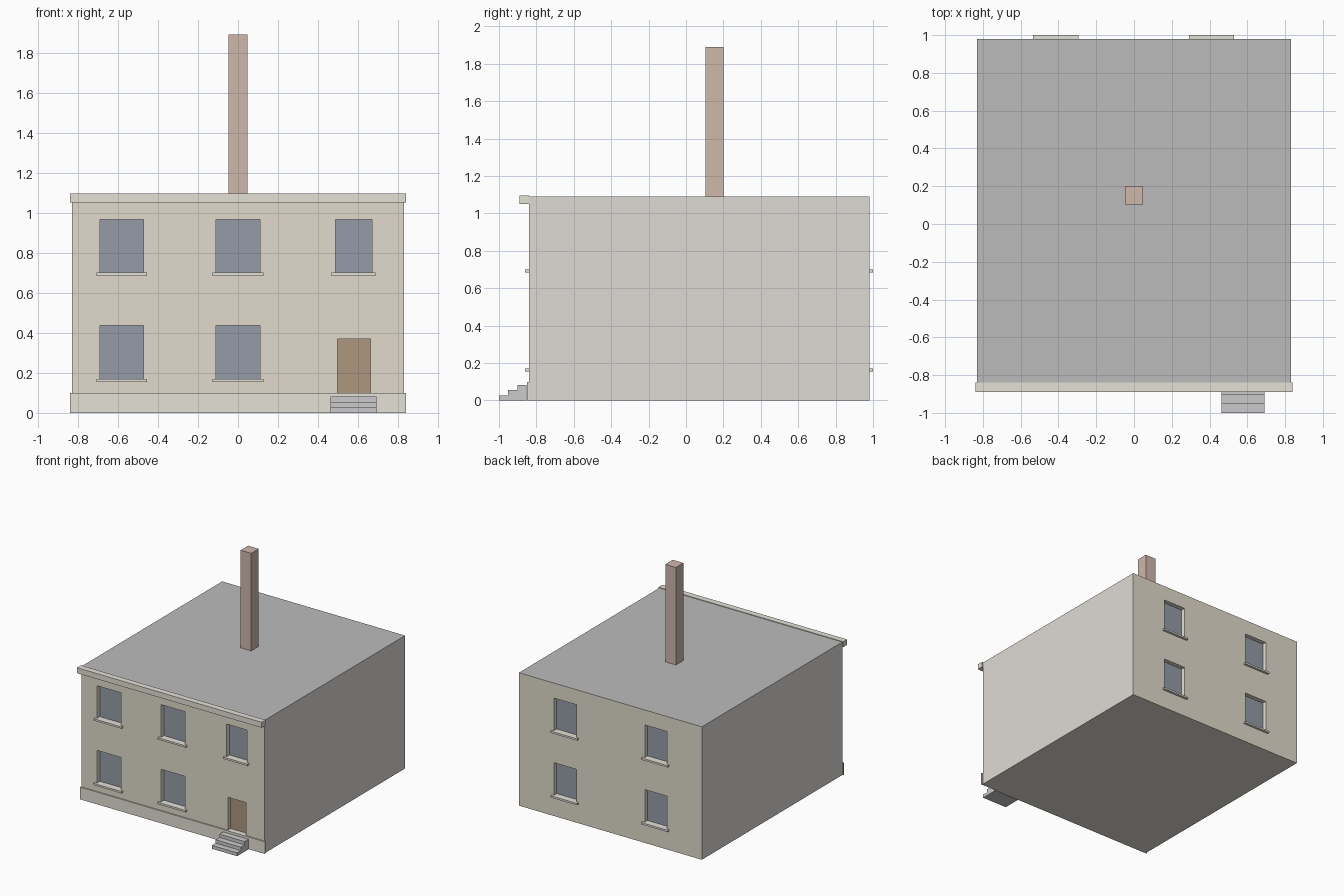
import bpy, bmesh

if "Cube" in bpy.data.objects:
    bpy.data.objects.remove(bpy.data.objects["Cube"])

X, Y0, Y1, H = 0.83, -0.84, 0.98, 1.09
RECESS = 0.04


def mat(name, rgb):
    m = bpy.data.materials.new(name)
    m.diffuse_color = (*rgb, 1)
    m.use_nodes = True
    m.node_tree.nodes["Principled BSDF"].inputs["Base Color"].default_value = m.diffuse_color
    return m


FACADE = mat("facade_plaster", (0.75, 0.71, 0.60))
SIDE = mat("side_plaster", (0.74, 0.71, 0.67))
TRIM = mat("trim_stone", (0.78, 0.75, 0.68))
ROOF = mat("roof_felt", (0.50, 0.50, 0.50))
GLASS = mat("glass", (0.30, 0.33, 0.39))
DOOR = mat("door_wood", (0.42, 0.31, 0.21))
BRICK = mat("brick", (0.62, 0.48, 0.41))
STONE = mat("step_stone", (0.62, 0.62, 0.60))


def box(name, x, y, z, material=None):
    bm = bmesh.new()
    bmesh.ops.create_cube(bm, size=1)
    for v in bm.verts:
        v.co = [r[0] if c < 0 else r[1] for c, r in zip(v.co, (x, y, z))]
    me = bpy.data.meshes.new(name)
    bm.to_mesh(me)
    bm.free()
    ob = bpy.data.objects.new(name, me)
    bpy.context.collection.objects.link(ob)
    if material:
        me.materials.append(material)
    return ob


house = box("house_body", (-X, X), (Y0, Y1), (0, H))


def opening(name, x, z, front, material, sill=True):
    # recess cut in the wall, panel at its back, optional sill below
    wall, out = (Y0, -1) if front else (Y1, 1)
    back = wall - out * RECESS
    cutter = box(name + "_cutter", x, sorted((back, wall + out * 0.1)), z)
    cutter.hide_render = True
    mod = house.modifiers.new("cut", 'BOOLEAN')
    mod.operation, mod.solver, mod.object = 'DIFFERENCE', 'EXACT', cutter
    bpy.context.view_layer.objects.active = house
    bpy.ops.object.modifier_apply(modifier=mod.name)
    bpy.data.objects.remove(cutter)
    box(name, x, sorted((back, back + out * 0.004)), z, material)
    if sill:
        box(name + "_sill", (x[0] - 0.018, x[1] + 0.018),
            sorted((wall, wall + out * 0.02)), (z[0] - 0.015, z[0]), TRIM)


# Windows on both facades
FRONT = [(-0.69, -0.472), (-0.109, 0.109), (0.486, 0.67)]
BACK = [(-0.516, -0.312), (0.308, 0.512)]
for level, z in (("lower", (0.17, 0.437)), ("upper", (0.70, 0.967))):
    for i, x in enumerate(FRONT if level == "upper" else FRONT[:2]):
        opening(f"front_{level}_window_{i + 1}", x, z, True, GLASS)
    for i, x in enumerate(BACK):
        opening(f"back_{level}_window_{i + 1}", x, z, False, GLASS)

# Front door
opening("front_door", (0.496, 0.661), (0.10, 0.37), True, DOOR, sill=False)

# Wall colours: facades, plain side walls, roof, light window reveals
me = house.data
me.materials.clear()
for m in (FACADE, SIDE, ROOF, TRIM):
    me.materials.append(m)
for p in me.polygons:
    if abs(p.normal.y) > 0.5:
        p.material_index = 0
    elif p.normal.z > 0.5 and p.center.z > H - 0.01:
        p.material_index = 2
    elif abs(p.center.x) > X - 0.01:
        p.material_index = 1
    else:
        p.material_index = 3

# Plinth and cornice on the front
box("front_plinth", (-0.838, 0.838), (-0.85, Y0), (0, 0.10), TRIM)
box("front_cornice", (-0.838, 0.838), (-0.89, Y0), (1.05, 1.095), TRIM)

# Chimney
box("chimney", (-0.048, 0.048), (0.103, 0.20), (H, 1.89), BRICK)

# Entrance steps
for i in range(3):
    box(f"entrance_step_{i + 1}", (0.463, 0.692), (-1 + i * 0.049, -0.853),
        (i * 0.0275, (i + 1) * 0.0275), STONE)
